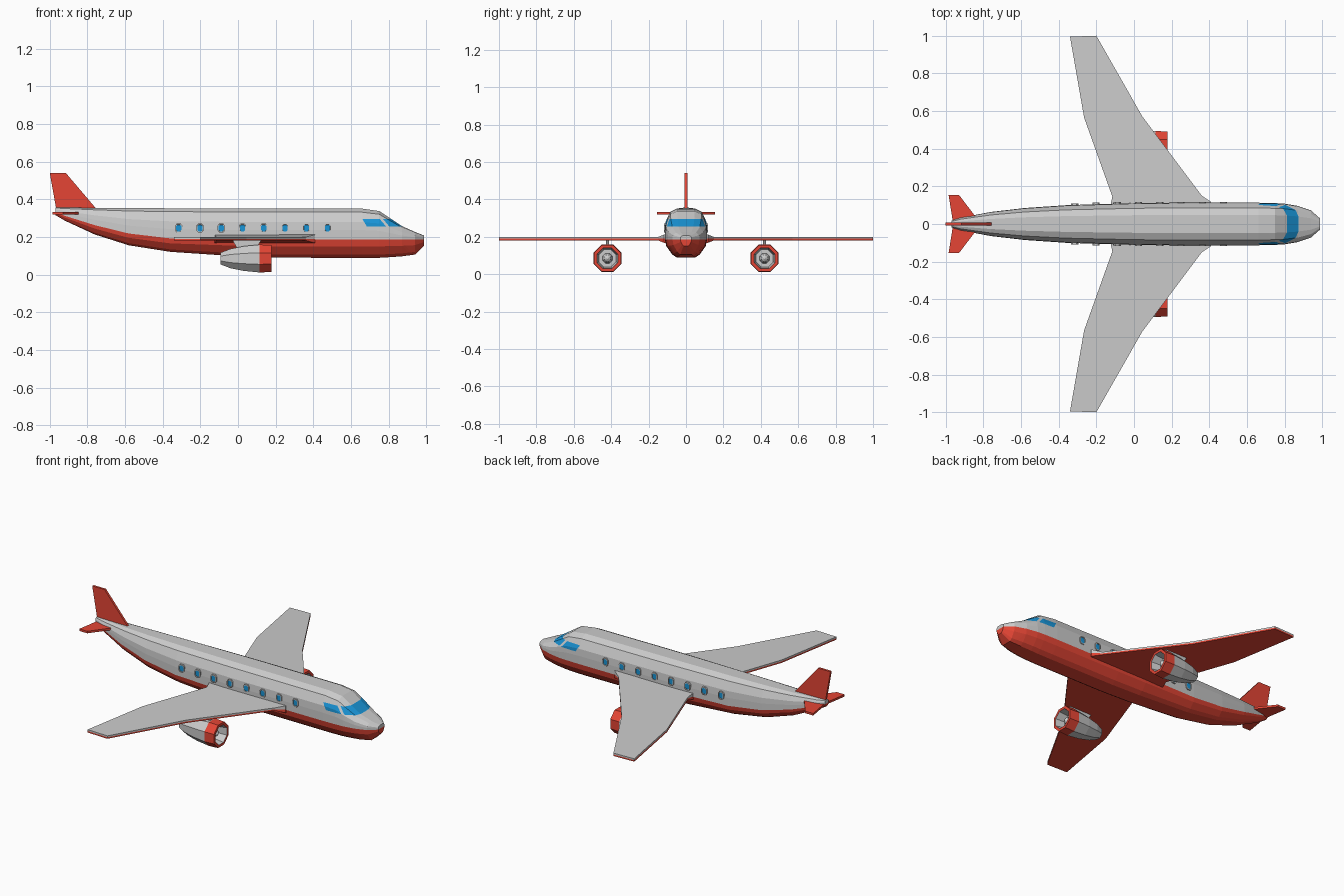
import bpy, bmesh, math
from mathutils import Vector

if "Cube" in bpy.data.objects:
    bpy.data.objects.remove(bpy.data.objects["Cube"])


def mat(name, rgb):
    m = bpy.data.materials.new(name)
    m.diffuse_color = (*rgb, 1)
    m.use_nodes = True
    m.node_tree.nodes["Principled BSDF"].inputs["Base Color"].default_value = m.diffuse_color
    return m


MATS = [mat("grey", (0.62, 0.62, 0.62)), mat("red", (0.78, 0.06, 0.035)), mat("blue", (0.01, 0.3, 0.68))]
GREY, RED, BLUE = 0, 1, 2


def loft(bm, rings, colour=lambda i: GREY, caps=(GREY, GREY)):
    """Skin a list of closed rings, colouring each band by its index."""
    vs = [[bm.verts.new(p) for p in r] for r in rings]
    n = len(vs[0])
    for i in range(len(vs) - 1):
        for j in range(n):
            k = (j + 1) % n
            f = bm.faces.new((vs[i][j], vs[i][k], vs[i + 1][k], vs[i + 1][j]))
            f.material_index = colour(i)
    for ring, c in ((vs[0], caps[0]), (vs[-1], caps[1])):
        bm.faces.new(ring).material_index = c


def finish(bm, name, mirror=False):
    bmesh.ops.recalc_face_normals(bm, faces=bm.faces[:])
    me = bpy.data.meshes.new(name)
    bm.to_mesh(me)
    bm.free()
    for m in MATS:
        me.materials.append(m)
    ob = bpy.data.objects.new(name, me)
    bpy.context.collection.objects.link(ob)
    if mirror:
        md = ob.modifiers.new("mirror", 'MIRROR')
        md.use_axis = (False, True, False)
        md.use_mirror_merge = False
    return ob


# Fuselage stations: x, top, colour split, bottom, half width
stations = [
    (-0.97, .357, .333, .315, .018), (-0.92, .357, .312, .285, .034),
    (-0.76, .357, .262, .21, .064), (-0.58, .357, .218, .152, .085),
    (-0.36, .357, .192, .117, .100), (0.0, .357, .185, .092, .111),
    (0.2, .357, .185, .085, .113), (0.66, .355, .185, .083, .113),
    (0.75, .342, .185, .084, .111), (0.80, .308, .185, .087, .108),
    (0.87, .26, .185, .092, .096), (0.94, .228, .185, .102, .072),
    (0.988, .208, .185, .15, .03)]
upper = [(1, 0), (1, .3), (.97, .55), (.75, .86), (.42, .97)]
lower = [(.42, .95), (.65, .78), (.93, .35)]


def section(x, top, split, bottom, w):
    up = [(a * w, split + b * (top - split)) for a, b in upper]
    low = [(a * w, split - b * (split - bottom)) for a, b in lower]
    left = [(-a, b) for a, b in reversed(up)]
    left_low = [(-a, b) for a, b in reversed(low)]
    return [(x, y, z) for y, z in up + left + left_low + low]


bm = bmesh.new()
loft(bm, [section(*s) for s in stations])
for f in [f for f in bm.faces if len(f.verts) > 4]:      # split the end caps at the colour line
    c = [v for v in f.verts if abs(v.co.z - (.333 if f.calc_center_median().x < 0 else .185)) < 1e-4]
    bmesh.utils.face_split(f, c[0], c[1])


def split_at(x):
    for a, b in zip(stations, stations[1:]):
        if x <= b[0]:
            return a[2] + (b[2] - a[2]) * (x - a[0]) / (b[0] - a[0])
    return stations[-1][2]


for f in bm.faces:
    c = f.calc_center_median()
    f.material_index = RED if c.z < split_at(c.x) else GREY

# Cockpit glass: slice the nose skin, then colour the panes
slant = (0.04, 0, 0.034)
for co, no in (((0, 0, .256), (0, 0, 1)), ((0, 0, .296), (0, 0, 1)), ((.66, 0, .296), (.04, 0, .024)),
               ((.752, 0, .296), slant), ((.769, 0, .296), slant)):
    faces = [f for f in bm.faces if f.calc_center_median().x > .3]
    geom = faces + list({e for f in faces for e in f.edges}) + list({v for f in faces for v in f.verts})
    bmesh.ops.bisect_plane(bm, geom=geom, plane_co=co, plane_no=no)
for f in bm.faces:
    c = f.calc_center_median()
    s = (c - Vector((0.752, 0, .296))).dot(Vector(slant)) / 0.04
    back = (c - Vector((.66, 0, .296))).dot(Vector((.04, 0, .024)))
    if .256 < c.z < .296 and back > 0 and not 0 < s < .017:
        f.material_index = BLUE
finish(bm, "fuselage")

# Cabin windows: eight-sided frames with an inset pane
bm = bmesh.new()
for i in range(8):
    x = -0.315 + i * 0.113
    out = 0.109 if x < -.25 else 0.114 if x < -.15 else 0.118

    def oct_ring(y, k):
        pts = [(1, .55), (.55, 1), (-.55, 1), (-1, .55), (-1, -.55), (-.55, -1), (.55, -1), (1, -.55)]
        return [(x + a * .019 * k, y, .247 + b * .024 * k) for a, b in pts]
    loft(bm, [oct_ring(.09, 1), oct_ring(out, 1), oct_ring(out, .75), oct_ring(out - .003, .72)], caps=(GREY, BLUE))
finish(bm, "cabin_windows", True)

# Wings: grey upper skin, red lower skin, thicker at the root
plan = [(.41, .10), (.41, .117), (.36, .15), (.045, .57), (-.2, 1), (-.34, .995),
        (-.265, .565), (-.115, .145), (-.125, .10)]


def wing_ring(side, mid=.19):
    return [(x, y, mid + side * (.022 if y < .12 else .009)) for x, y in plan]


bm = bmesh.new()
loft(bm, [wing_ring(-1), wing_ring(0), wing_ring(1)], lambda i: RED if i == 0 else GREY, (RED, GREY))
finish(bm, "wings", True)

# Engines: eight-sided nacelle with red lip, hollow intake and spinner
EY, EZ = .42, .085


def eng_ring(x, r):
    return [(x, EY + r * math.cos(a), EZ + r * math.sin(a))
            for a in (math.radians(22.5 + 45 * k) for k in range(8))]


bm = bmesh.new()
shape = [(-.092, .034), (-.04, .056), (.03, .071), (.115, .080), (.178, .077), (.178, .060), (.12, .05)]
loft(bm, [eng_ring(*s) for s in shape], lambda i: RED if i in (3, 4) else GREY)
finish(bm, "engine_nacelles", True)
bm = bmesh.new()
loft(bm, [eng_ring(*s) for s in [(.115, .03), (.135, .026), (.15, .016), (.157, .004)]])
finish(bm, "engine_spinners", True)
bm = bmesh.new()
loft(bm, [[(x, EY + s, z) for x, z in ((-.03, .184), (.125, .184), (.10, .145), (0, .13))] for s in (-.008, .008)])
finish(bm, "engine_pylons", True)

# Tail fin and tailplanes
bm = bmesh.new()
fin = [(-1.0, .54), (-.915, .54), (-.755, .352), (-.965, .345)]
loft(bm, [[(x, s, z) for x, z in fin] for s in (-.007, .007)], lambda i: RED, (RED, RED))
finish(bm, "tail_fin")
bm = bmesh.new()
tail = [(-.83, .02), (-.85, .05), (-.93, .155), (-.985, .155), (-.965, .03), (-.965, .01)]
loft(bm, [[(x, y, z) for x, y in tail] for z in (.32, .333)], lambda i: RED, (RED, RED))
finish(bm, "tailplanes", True)
